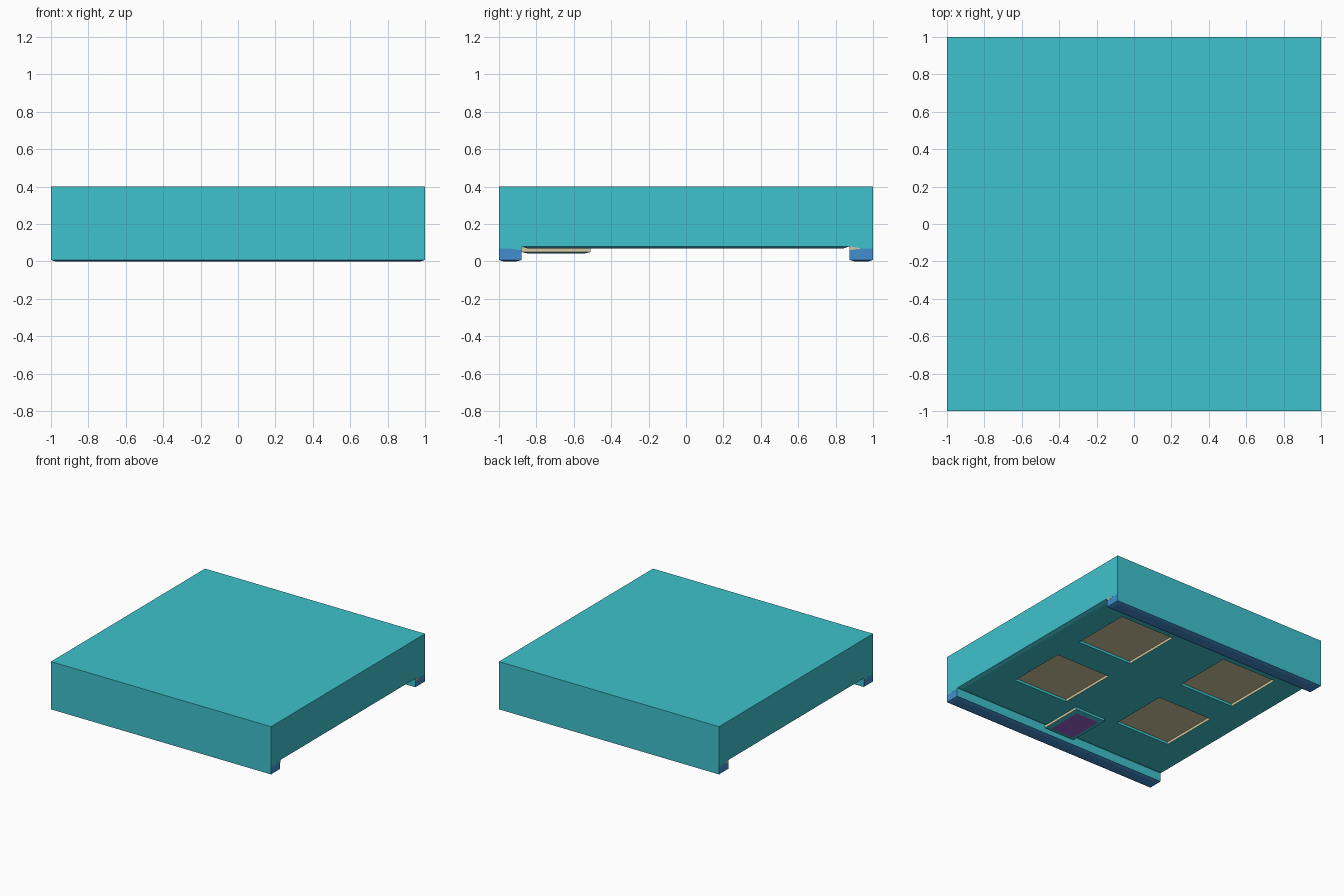
import bpy, bmesh
from mathutils import Vector

if "Cube" in bpy.data.objects:
    bpy.data.objects.remove(bpy.data.objects["Cube"])

COLOURS = {
    "teal": (0.05, 0.54, 0.61, 1),
    "blue": (0.053, 0.27, 0.62, 1),
    "sand": (0.66, 0.58, 0.35, 1),
    "purple": (0.31, 0.12, 0.62, 1),
}
MATS = []
for label, rgba in COLOURS.items():
    mat = bpy.data.materials.new(label)
    mat.diffuse_color = rgba
    mat.use_nodes = True
    mat.node_tree.nodes["Principled BSDF"].inputs["Base Color"].default_value = mat.diffuse_color
    MATS.append(mat)
TEAL, BLUE, SAND, PURPLE = range(4)


def prism(profile, x0, x1):
    """Extrude a (y, z) profile along x."""
    bm = bmesh.new()
    face = bm.faces.new([bm.verts.new((x0, y, z)) for y, z in profile])
    ext = bmesh.ops.extrude_face_region(bm, geom=[face], use_keep_orig=True)
    moved = [v for v in ext["geom"] if isinstance(v, bmesh.types.BMVert)]
    bmesh.ops.translate(bm, verts=moved, vec=(x1 - x0, 0, 0))
    bmesh.ops.recalc_face_normals(bm, faces=bm.faces)
    return bm


def finish(bm, name):
    mesh = bpy.data.meshes.new(name)
    bm.to_mesh(mesh)
    bm.free()
    for mat in MATS:
        mesh.materials.append(mat)
    obj = bpy.data.objects.new(name, mesh)
    bpy.context.collection.objects.link(obj)
    return obj


def facing_down(bm, z):
    bm.normal_update()
    return [f for f in bm.faces
            if f.normal.z < -0.9 and abs(f.calc_center_median().z - z) < 0.002]


def raise_inset(bm, faces, thickness, depth):
    return bmesh.ops.inset_individual(bm, faces=faces, thickness=thickness,
                                      depth=depth, use_even_offset=True)["faces"]


# Slab with a wide channel underneath, leaving a rail at front and back
bm = prism([(-1, 0.4), (-1, 0.008), (-0.88, 0.008), (-0.88, 0.08),
            (0.875, 0.08), (0.875, 0.008), (1, 0.008), (1, 0.4)], -1, 1)
bmesh.ops.bisect_plane(bm, geom=bm.verts[:] + bm.edges[:] + bm.faces[:],
                       plane_co=(0, 0, 0.068), plane_no=(0, 0, 1))
bm.normal_update()

# Blue rail ends and soles
for f in bm.faces:
    if abs(f.normal.x) > 0.9 and f.calc_center_median().z < 0.068:
        f.material_index = BLUE
soles = facing_down(bm, 0.008)
for f in soles:
    f.material_index = BLUE
raise_inset(bm, soles, 0.025, 0.008)

# Shallow raised underside
raise_inset(bm, facing_down(bm, 0.08), 0.03, 0.01)

# Four sunken panels in the underside
cuts = [((x, 0, 0), (1, 0, 0)) for x in (-0.75, -0.25, 0.25, 0.75)]
cuts += [((0, y, 0), (0, 1, 0)) for y in (-0.5, 0, 0.25, 0.75)]
for co, no in cuts:
    faces = facing_down(bm, 0.07)
    geom = set(faces)
    for f in faces:
        geom.update(f.edges)
        geom.update(f.verts)
    bmesh.ops.bisect_plane(bm, geom=list(geom), plane_co=co, plane_no=no)
panels = []
for f in facing_down(bm, 0.07):
    c = f.calc_center_median()
    if 0.25 < abs(c.x) < 0.75 and (-0.5 < c.y < 0 or 0.25 < c.y < 0.75):
        panels.append(f)
walls = raise_inset(bm, panels, 0.001, -0.02)
bm.normal_update()
for f in walls:
    f.material_index = SAND if abs(f.normal.x) > 0.7 else TEAL
for f in panels:
    f.material_index = SAND
finish(bm, "slab_body")

# Hatch block on the underside next to the front rail
bm = prism([(-0.879, 0.05), (-0.51, 0.05), (-0.51, 0.075), (-0.879, 0.075)],
           -0.14, 0.14)
bm.normal_update()
for f in bm.faces:
    f.material_index = SAND if abs(f.normal.x) > 0.9 else TEAL
hatch = facing_down(bm, 0.05)
raise_inset(bm, hatch, 0.035, 0.008)
for f in hatch:
    f.material_index = PURPLE
finish(bm, "hatch_block")

# Small pointed inlays at the rail ends
for side, x in (("left", -1), ("right", 1)):
    for end, y0, y1, colour in (("front", -0.88, -0.945, TEAL),
                                ("back", 0.875, 0.94, SAND)):
        bm = prism([(y0, 0.08), (y1, 0.069), (y0, 0.06)], x * 0.99, x * 1.001)
        for f in bm.faces:
            f.material_index = colour
        finish(bm, f"{end}_{side}_inlay")
